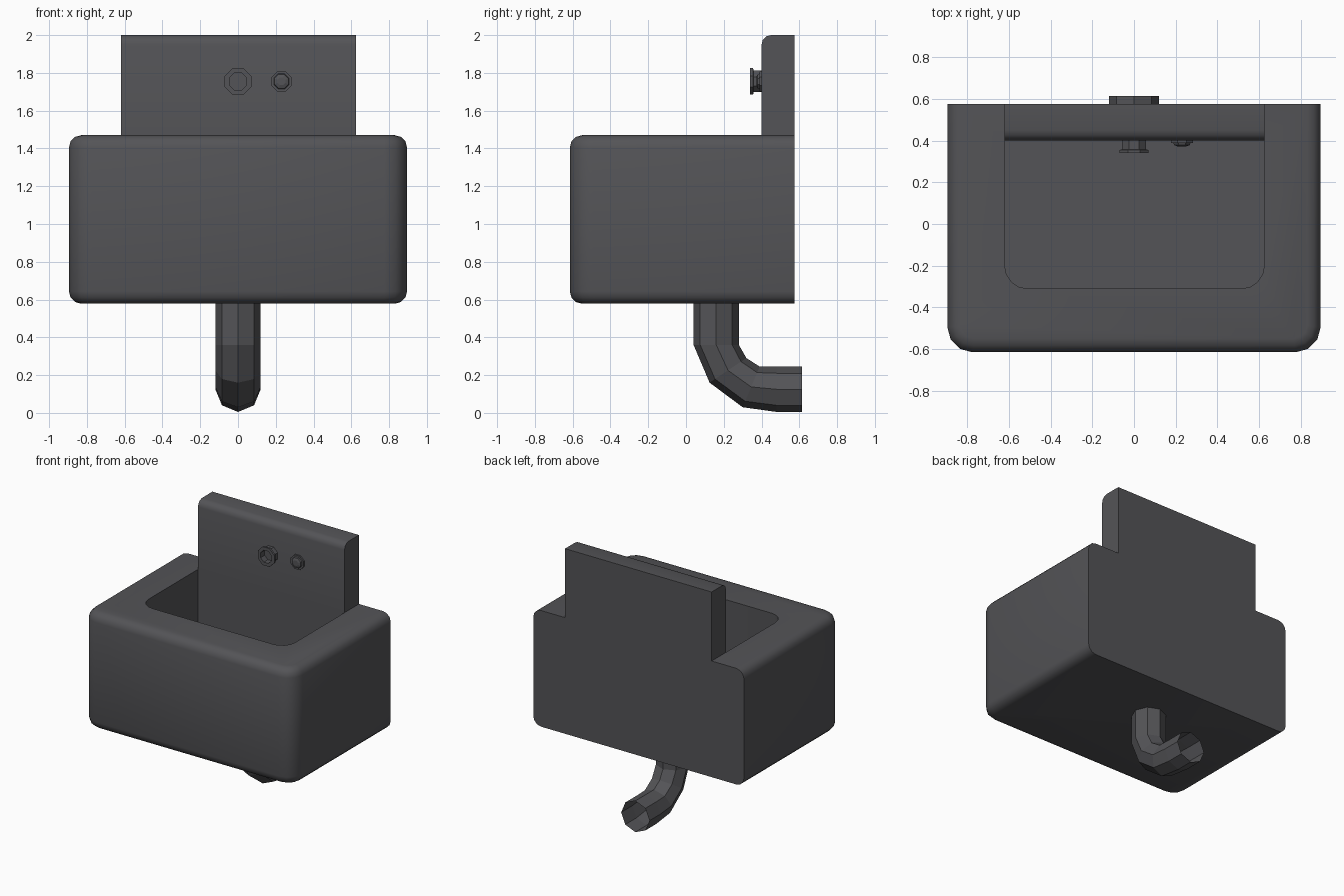
import bpy, bmesh, math
from mathutils import Matrix, Vector

cube = bpy.data.objects.get("Cube")
if cube:
    bpy.data.objects.remove(cube, do_unlink=True)

grey = bpy.data.materials.new("dark grey")
grey.use_nodes = True
tone = (0.088, 0.088, 0.095, 1)
grey.diffuse_color = tone
grey.node_tree.nodes["Principled BSDF"].inputs["Base Color"].default_value = tone


def finish(name, bm, smooth=None):
    bmesh.ops.recalc_face_normals(bm, faces=bm.faces)
    mesh = bpy.data.meshes.new(name)
    bm.to_mesh(mesh)
    bm.free()
    mesh.materials.append(grey)
    ob = bpy.data.objects.new(name, mesh)
    bpy.context.collection.objects.link(ob)
    if smooth:
        activate(ob)
        bpy.ops.object.shade_smooth_by_angle(angle=math.radians(smooth))
    return ob


def activate(ob):
    bpy.ops.object.select_all(action='DESELECT')
    ob.select_set(True)
    bpy.context.view_layer.objects.active = ob


def box(lo, hi):
    lo, hi = Vector(lo), Vector(hi)
    bm = bmesh.new()
    bmesh.ops.create_cube(bm, size=1, matrix=Matrix.Translation((lo + hi) / 2)
                          @ Matrix.Diagonal((hi - lo).to_4d()))
    return bm


def bevel(bm, rule, width, segments):
    edges = [e for e in bm.edges if rule(*(v.co for v in e.verts))]
    bmesh.ops.bevel(bm, geom=edges, offset=width, segments=segments,
                    profile=0.5, affect='EDGES', clamp_overlap=True)


def loft(rings, cap_first=False, cap_last=False):
    bm = bmesh.new()
    loops = [[bm.verts.new(p) for p in ring] for ring in rings]
    n = len(loops[0])
    for a, b in zip(loops, loops[1:]):
        for i in range(n):
            j = (i + 1) % n
            bm.faces.new((a[i], a[j], b[j], b[i]))
    if cap_first:
        bm.faces.new(loops[0])
    if cap_last:
        bm.faces.new(loops[-1])
    return bm


BACK, WALL, RIM = 0.575, 0.40, 1.47


def front_upright(a, b):
    return abs(a.z - b.z) > 0.1 and max(a.y, b.y) < 0


def level_not_back(a, b):
    return abs(a.z - b.z) < 1e-4 and min(a.y, b.y) < BACK - 1e-3


# Basin body: rounded everywhere except against the back plane
bm = box((-0.895, -0.615, 0.578), (0.895, BACK, RIM))
bevel(bm, front_upright, 0.12, 3)
bevel(bm, level_not_back, 0.065, 3)
basin = finish("basin", bm)

# Hollow of the basin with rounded front corners
bm = box((-0.62, -0.31, 0.85), (0.625, WALL, 1.7))
bevel(bm, front_upright, 0.11, 4)
hollow = finish("hollow_cutter", bm)
hollow.hide_render = True

cut = basin.modifiers.new("hollow", 'BOOLEAN')
cut.operation = 'DIFFERENCE'
cut.solver = 'EXACT'
cut.object = hollow
activate(basin)
bpy.ops.object.modifier_apply(modifier=cut.name)
bpy.data.objects.remove(hollow, do_unlink=True)
bpy.ops.object.shade_smooth_by_angle(angle=math.radians(35))

# Splashback rising from the rear rim, front top edge rounded
bm = box((-0.62, WALL, RIM), (0.625, BACK, 2))
bevel(bm, lambda a, b: min(a.z, b.z) > 1.9 and max(a.y, b.y) < 0.5, 0.05, 3)
bottom = [f for f in bm.faces if f.calc_center_median().z < RIM + 1e-3]
bmesh.ops.delete(bm, geom=bottom, context='FACES_ONLY')
finish("splashback", bm, 35)

# Drain pipe: each ring is set by its outer and inner (y, z) points
PIPE_R = 0.12
bends = [((0.04, 0.6), (0.28, 0.6)), ((0.04, 0.36), (0.28, 0.36)),
         ((0.125, 0.16), (0.32, 0.29)), ((0.3, 0.03), (0.39, 0.245)),
         ((0.48, 0.005), (0.48, 0.245)), ((0.615, 0.005), (0.615, 0.245))]
rings = []
for outer, inner in bends:
    o, i = Vector((0, *outer)), Vector((0, *inner))
    rings.append([(o + i) / 2 + (o - i) / 2 * math.sin(k * math.pi / 4)
                  + Vector((PIPE_R * math.cos(k * math.pi / 4), 0, 0))
                  for k in range(8)])
finish("drain_pipe", loft(rings))


def fitting(name, x, profile):
    """Eight-sided turned part on the splashback, from (radius, y) pairs."""
    turned = [[(x + r * math.cos(a), y, 1.755 + r * math.sin(a))
               for a in ((k + 0.5) * math.pi / 4 for k in range(8))]
              for r, y in profile]
    finish(name, loft(turned, cap_last=True))


# Spout: flanged hollow nozzle
fitting("spout", 0, [(0.062, WALL), (0.062, 0.358), (0.076, 0.355),
                     (0.076, 0.34), (0.05, 0.34), (0.05, 0.39)])

# Push button: collar with a small domed cap
fitting("push_button", 0.23, [(0.058, WALL), (0.058, 0.388), (0.044, 0.388),
                              (0.04, 0.378), (0.022, 0.372)])
